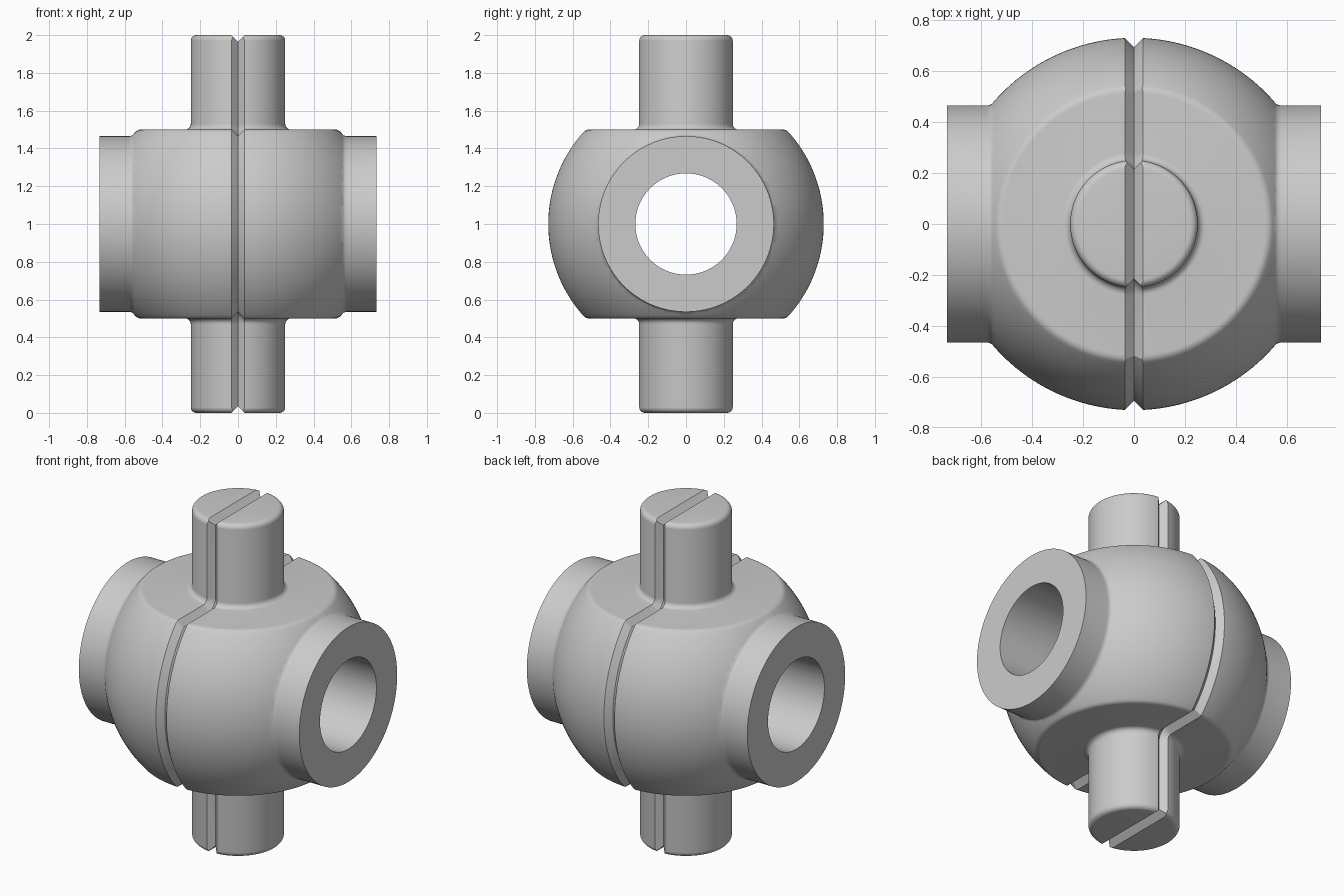
import bpy, bmesh
from math import sin, cos, pi, radians, sqrt, atan2
from mathutils import Vector, Matrix

cube = bpy.data.objects.get("Cube")
if cube:
    bpy.data.objects.remove(cube)

MID = 1.0                     # height of the centre
BALL, FLAT = 0.73, 0.5        # ball radius, half height of its flats
SHAFT, TUBE, BORE = 0.25, 0.465, 0.268
TUBE_END = 0.733
R = 0.03                      # small edge rounding
SEGS = 128

grey = bpy.data.materials.new("plain grey")
grey.use_nodes = True
grey.diffuse_color = (0.6, 0.6, 0.6, 1)
grey.node_tree.nodes["Principled BSDF"].inputs["Base Color"].default_value = (0.6, 0.6, 0.6, 1)


def arc(cx, cz, r, a0, a1, n):
    return [(cx + r * cos(a0 + (a1 - a0) * i / n),
             cz + r * sin(a0 + (a1 - a0) * i / n)) for i in range(n + 1)]


def make(name, bm):
    bmesh.ops.recalc_face_normals(bm, faces=bm.faces)
    mesh = bpy.data.meshes.new(name)
    bm.to_mesh(mesh)
    bm.free()
    ob = bpy.data.objects.new(name, mesh)
    bpy.context.collection.objects.link(ob)
    mesh.materials.append(grey)
    return ob


def lathe(name, half, along_x=False):
    """Revolve a half profile (radius, height), mirrored in height."""
    pts = half + [(r, -h) for r, h in reversed(half) if h > 0]
    bm = bmesh.new()
    vs = [bm.verts.new((r, 0, h)) for r, h in pts]
    es = [bm.edges.new(p) for p in zip(vs, vs[1:])]
    bmesh.ops.spin(bm, geom=vs + es, cent=(0, 0, 0), axis=(0, 0, 1),
                   angle=2 * pi, steps=SEGS, use_merge=True)
    bmesh.ops.remove_doubles(bm, verts=bm.verts, dist=1e-5)
    if along_x:
        bm.transform(Matrix.Rotation(pi / 2, 4, 'Y'))
    bm.transform(Matrix.Translation((0, 0, MID)))
    return make(name, bm)


# Ball with flats and a shaft through it
edge = 0.04
ec_z = FLAT - edge
ec_r = sqrt((BALL - edge) ** 2 - ec_z ** 2)
ea = atan2(ec_z, ec_r)
base_fillet = arc(SHAFT + R, FLAT + R, R, pi, 1.5 * pi, 6)
body = lathe("ball_and_shaft",
             [(0, 1)] + arc(SHAFT - R, 1 - R, R, pi / 2, 0, 6) + base_fillet
             + arc(ec_r, ec_z, edge, pi / 2, ea, 5)
             + arc(0, 0, BALL, ea, 0, 24)[1:])

# Side tubes, flared where they meet the ball
flare, sink = 0.04, BALL - 0.002
fc_r = TUBE + flare
fc_h = sqrt((sink + flare) ** 2 - fc_r ** 2)
fa = atan2(fc_h, fc_r)
tubes = lathe("side_tubes",
              [(0, TUBE_END), (TUBE, TUBE_END)]
              + arc(fc_r, fc_h, flare, pi, pi + fa, 6)
              + [(0.43, 0.45)], along_x=True)

# Bore cutter
bore = lathe("bore_cutter", [(0, 1), (BORE, 1)], along_x=True)

# V groove cutter: a triangle swept round the outline in the plane x = 0
quarter = [(SHAFT, 1)] + base_fillet + arc(0, 0, BALL, atan2(FLAT, sqrt(BALL ** 2 - FLAT ** 2)), 0, 24)
right = quarter + [(y, -z) for y, z in reversed(quarter[:-1])]
outline = [Vector(p) for p in right + [(-y, z) for y, z in reversed(right)]]
DEPTH, LIFT = 0.036, 0.012
bm = bmesh.new()
rings = []
for i, p in enumerate(outline):
    d0 = (p - outline[i - 1]).normalized()
    d1 = (outline[(i + 1) % len(outline)] - p).normalized()
    n0, n1 = Vector((-d0.y, d0.x)), Vector((-d1.y, d1.x))
    mitre = (n0 + n1) / (1 + n0.dot(n1))
    top, low = p + mitre * LIFT, p - mitre * DEPTH
    half = DEPTH + LIFT
    rings.append([bm.verts.new((x, q.x, q.y + MID))
                  for x, q in ((-half, top), (half, top), (0, low))])
for i, a in enumerate(rings):
    b = rings[(i + 1) % len(rings)]
    for k in range(3):
        m = (k + 1) % 3
        bm.faces.new((a[k], a[m], b[m], b[k]))
groove = make("groove_cutter", bm)

# Join the tubes, then cut the bore and the groove
bpy.ops.object.select_all(action='DESELECT')
bpy.context.view_layer.objects.active = body
body.select_set(True)
for tool, op in ((tubes, 'UNION'), (bore, 'DIFFERENCE'), (groove, 'DIFFERENCE')):
    mod = body.modifiers.new(tool.name, 'BOOLEAN')
    mod.object, mod.operation, mod.solver = tool, op, 'EXACT'
    bpy.ops.object.modifier_apply(modifier=mod.name)
    bpy.data.objects.remove(tool)

body.name = "hub_body"
bpy.ops.object.shade_smooth_by_angle(angle=radians(25))
